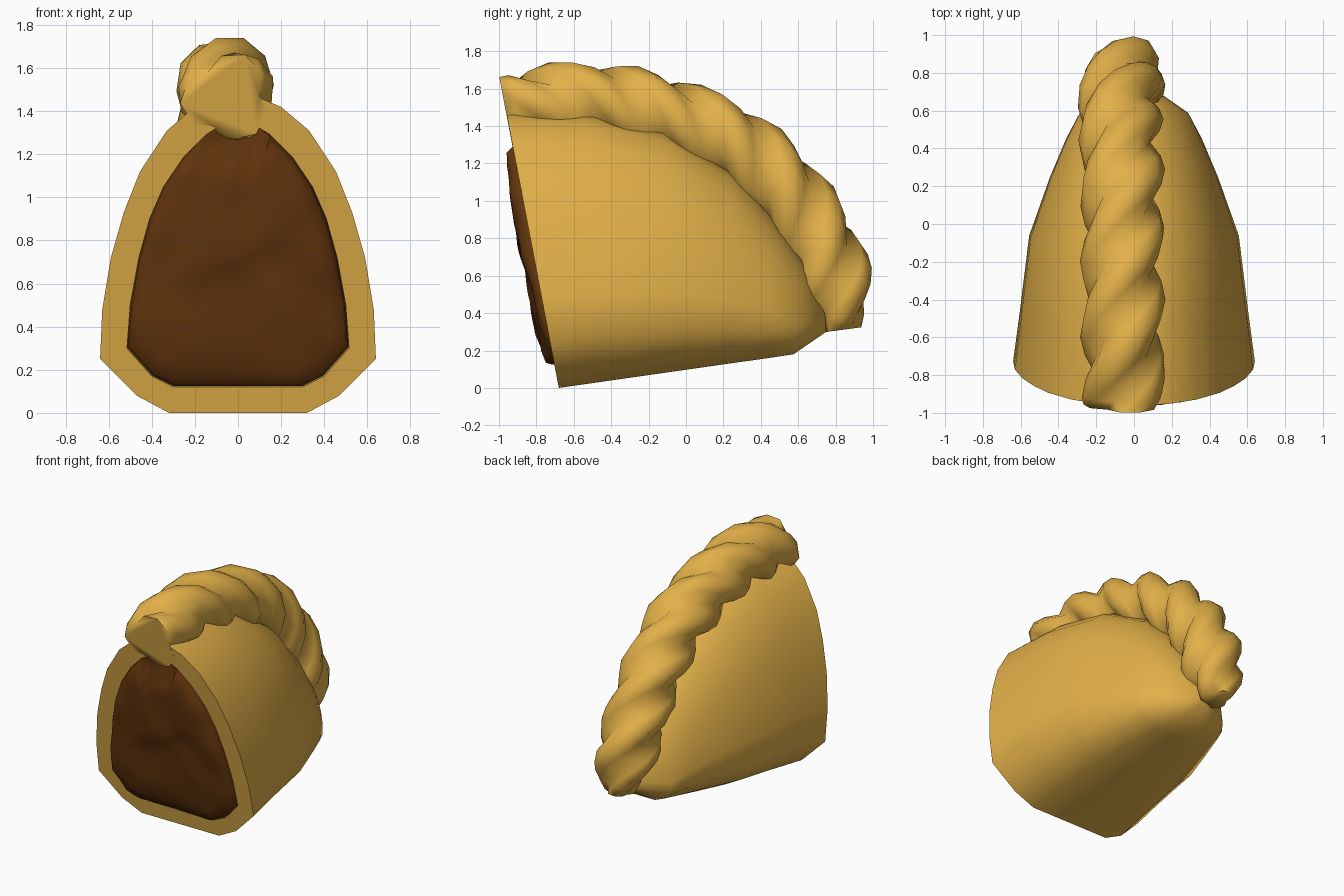
import bpy, bmesh, math
from mathutils import Vector, noise

if "Cube" in bpy.data.objects:
    bpy.data.objects.remove(bpy.data.objects["Cube"])


def material(name, rgb):
    m = bpy.data.materials.new(name)
    m.diffuse_color = (*rgb, 1)
    m.use_nodes = True
    m.node_tree.nodes["Principled BSDF"].inputs["Base Color"].default_value = m.diffuse_color
    return m


PASTRY = material("golden pastry", (0.76, 0.435, 0.066))
FILLING = material("brown filling", (0.125, 0.036, 0.004))

# The cut plane leans forward: it passes through CUT_P with outward normal CUT_N
CUT_P = Vector((0, -0.68, 0))
CUT_UP = Vector((0, -0.32, 1.67)).normalized()
CUT_N = Vector((0, -1.67, -0.32)).normalized()


def on_cut(x, z, out=0.0):
    return CUT_P + Vector((x, 0, 0)) + CUT_UP * (z / CUT_UP.z) + CUT_N * out


def mirror_outline(half):
    """Closed outline from its right half, listed bottom to top."""
    return half + [(-x, z) for x, z in reversed(half)]


def finish(name, bm, mat, angle):
    bmesh.ops.recalc_face_normals(bm, faces=bm.faces)
    me = bpy.data.meshes.new(name)
    bm.to_mesh(me)
    bm.free()
    ob = bpy.data.objects.new(name, me)
    bpy.context.collection.objects.link(ob)
    me.materials.append(mat)
    bpy.ops.object.select_all(action='DESELECT')
    ob.select_set(True)
    bpy.context.view_layer.objects.active = ob
    bpy.ops.object.shade_smooth_by_angle(angle=math.radians(angle))
    return ob


def loft(bm, loops, cap_start=True, cap_end=True):
    rings = [[bm.verts.new(p) for p in loop] for loop in loops]
    n = len(rings[0])
    for a, b in zip(rings, rings[1:]):
        for i in range(n):
            j = (i + 1) % n
            bm.faces.new((a[i], a[j], b[j], b[i]))
    if cap_start:
        bm.faces.new(rings[0])
    if cap_end:
        bm.faces.new(rings[-1])


OUTER = mirror_outline([(0.32, 0), (0.47, 0.08), (0.64, 0.25), (0.63, 0.48), (0.59, 0.72),
                        (0.53, 0.93), (0.455, 1.12), (0.33, 1.31), (0.2, 1.42), (0.08, 1.47)])
INNER = mirror_outline([(0.3, 0.12), (0.4, 0.17), (0.515, 0.3), (0.5, 0.5), (0.46, 0.72),
                        (0.41, 0.9), (0.345, 1.05), (0.25, 1.19), (0.15, 1.29), (0.07, 1.34)])

# Crust: hollow front, rim, then sections fanning toward the back
# each station: bottom (y, z), top (y, z), half width
stations = [((-0.68, 0), (-0.96, 1.47), 0.64), ((-0.45, 0.033), (-0.55, 1.46), 0.605),
            ((-0.05, 0.09), (-0.12, 1.36), 0.555), ((0.25, 0.133), (0.24, 1.15), 0.445),
            ((0.45, 0.161), (0.45, 0.92), 0.36), ((0.575, 0.18), (0.62, 0.68), 0.29),
            ((0.75, 0.3), (0.74, 0.45), 0.06)]
loops = [[on_cut(x, z, -0.1) for x, z in INNER], [on_cut(x, z) for x, z in INNER]]
for (by, bz), (ty, tz), w in stations:
    loops.append([Vector((x / 0.64 * w, by + (ty - by) * z / 1.47, bz + (tz - bz) * z / 1.47))
                  for x, z in OUTER])
bm = bmesh.new()
loft(bm, loops)
finish("crust", bm, PASTRY, 62)

# Filling: concentric rings bulging unevenly out of the cut
rings = []
fine = []
for (x0, z0), (x1, z1) in zip(INNER, INNER[1:] + INNER[:1]):
    fine += [(x0, z0), ((x0 + x1) / 2, (z0 + z1) / 2)]
for scale, bulge in ((1, -0.06), (0.99, 0.01), (0.96, 0.035), (0.85, 0.05), (0.7, 0.055),
                     (0.55, 0.06), (0.4, 0.06), (0.25, 0.06), (0.1, 0.06), (0.02, 0.06)):
    ring = []
    for x, z in fine:
        px, pz = x * scale, 0.7 + (z - 0.7) * scale
        out = bulge
        if bulge > 0.02:
            out += 0.025 * noise.noise(Vector((px * 5, pz * 5, 1.7)))
        if pz > 1.2 and -0.22 < px < 0.12:   # tucked behind the braid end
            out = -0.03
        ring.append(on_cut(px, pz, out))
    rings.append(ring)
bm = bmesh.new()
loft(bm, rings)
finish("filling", bm, FILLING, 60)

# Braided seam: a three-strand twisted profile swept over the top of the crust
path = [(-0.05, -1.6, 1.40), (-0.05, -1.3, 1.42), (-0.05, -1.0, 1.455), (-0.06, -0.6, 1.53),
        (-0.06, -0.2, 1.475), (-0.06, 0.2, 1.33), (-0.07, 0.5, 1.08), (-0.07, 0.68, 0.82),
        (-0.05, 0.78, 0.58), (-0.03, 0.83, 0.31), (-0.03, 0.84, 0.1)]
pts = [Vector(p) for p in path]
STEPS = 4


def spline(i, t):
    a, b, c, d = pts[i - 1:i + 3]
    return 0.5 * (2 * b + (c - a) * t + (2 * a - 5 * b + 4 * c - d) * t * t
                  + (3 * b - a - 3 * c + d) * t ** 3)


centres = [spline(i, k / STEPS) for i in range(1, len(pts) - 2) for k in range(STEPS)]
centres.append(pts[-2])
SIDES = 12
loops, dist = [], 0.0
for k, c in enumerate(centres):
    prev, nxt = centres[max(k - 1, 0)], centres[min(k + 1, len(centres) - 1)]
    tangent = (nxt - prev).normalized()
    dist += (c - prev).length
    side = Vector((1, 0, 0))
    up = side.cross(tangent).normalized()
    left = len(centres) - 1 - k
    size = min(1.0, 0.5 + 0.15 * left)
    twist = -2 * math.pi * dist / 1.1
    loop = []
    for s in range(SIDES):
        a = 2 * math.pi * s / SIDES
        r = size * (0.155 + 0.072 * abs(math.sin(1.5 * a)))
        loop.append(c + r * (math.cos(a + twist) * side + math.sin(a + twist) * up))
    loops.append(loop)
bm = bmesh.new()
loft(bm, loops)
# slice the braid flush with the cut and close it
cut = bmesh.ops.bisect_plane(bm, geom=bm.verts[:] + bm.edges[:] + bm.faces[:],
                             plane_co=CUT_P, plane_no=CUT_N, clear_outer=True)
edges = [e for e in cut["geom_cut"] if isinstance(e, bmesh.types.BMEdge)]
bmesh.ops.holes_fill(bm, edges=edges, sides=0)
finish("braided_seam", bm, PASTRY, 65)
